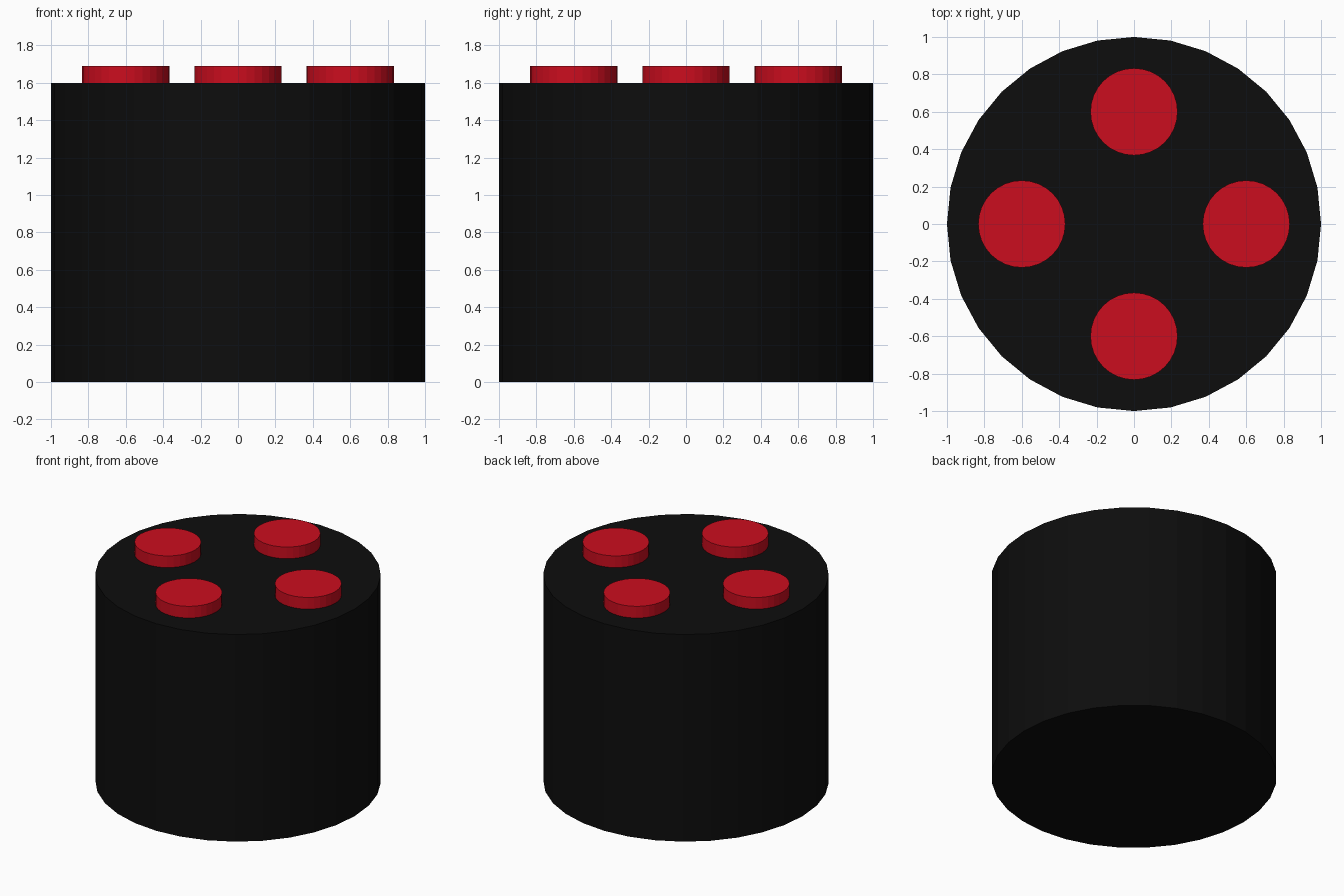
import bpy
import math

if "Cube" in bpy.data.objects:
    bpy.data.objects.remove(bpy.data.objects["Cube"])


def material(name, rgb):
    mat = bpy.data.materials.new(name)
    mat.diffuse_color = (*rgb, 1.0)
    mat.use_nodes = True
    mat.node_tree.nodes["Principled BSDF"].inputs["Base Color"].default_value = mat.diffuse_color
    return mat


def cylinder(name, radius, z0, z1, mat, x=0.0, y=0.0, sides=32):
    bpy.ops.mesh.primitive_cylinder_add(
        vertices=sides, radius=radius, depth=z1 - z0, location=(x, y, (z0 + z1) / 2))
    obj = bpy.context.object
    obj.name = name
    obj.data.materials.append(mat)
    return obj


black = material("black", (0.004, 0.004, 0.004))
red = material("red", (0.6, 0.004, 0.013))

# Main drum
cylinder("body", 1.0, 0.0, 1.6, black)

# Four raised buttons on the top, evenly spaced around the centre
for i in range(4):
    a = i * math.pi / 2
    cylinder(f"button_{i + 1}", 0.233, 1.59, 1.69, red,
             0.6 * math.cos(a), 0.6 * math.sin(a))
